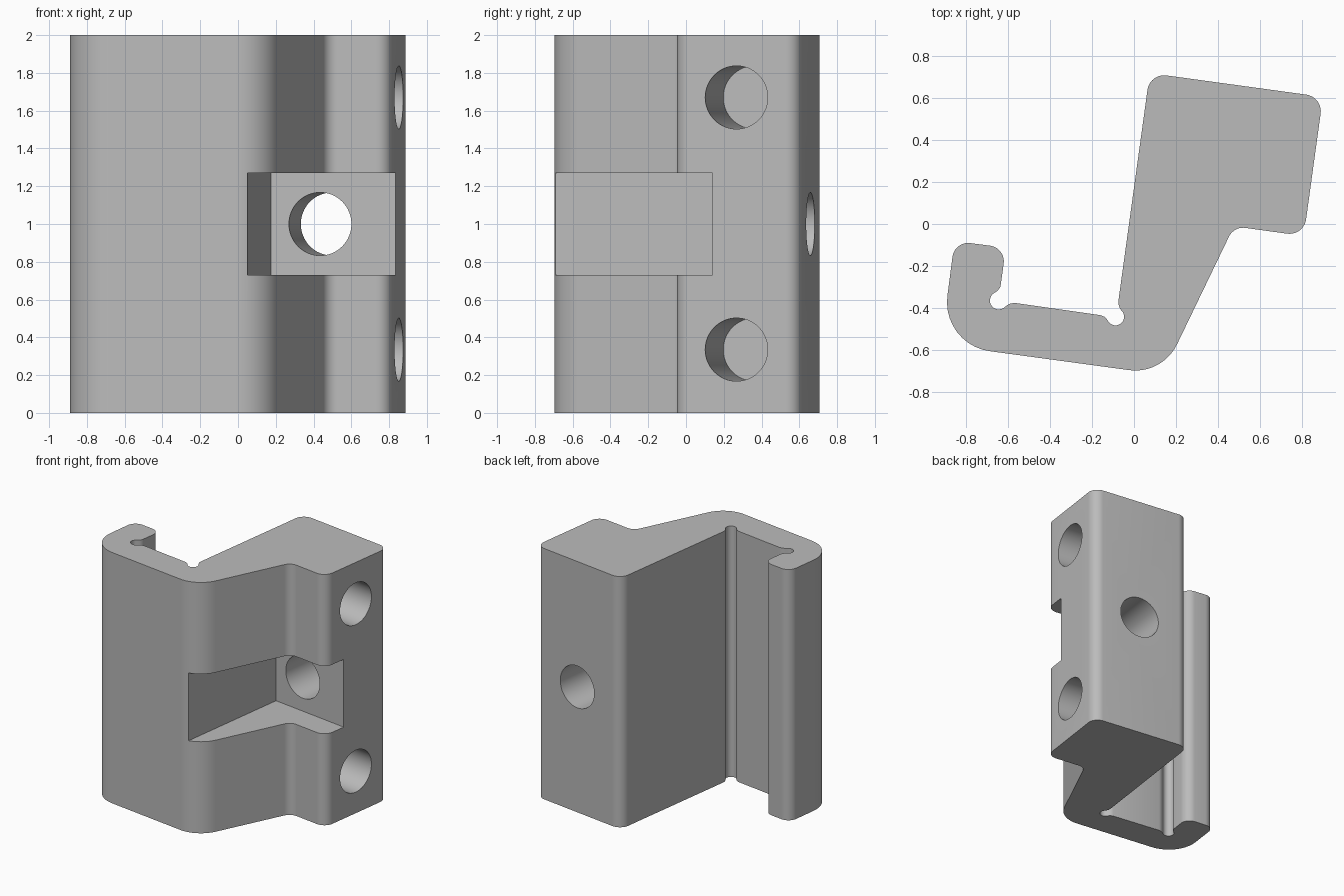
import bpy, bmesh, math
from mathutils import Vector, Matrix

if "Cube" in bpy.data.objects:
    bpy.data.objects.remove(bpy.data.objects["Cube"])

HEIGHT = 2.0
TILT = math.radians(-7.75)   # the whole section is turned slightly about z

grey = bpy.data.materials.new("light grey")
grey.diffuse_color = (0.5, 0.5, 0.5, 1)
grey.use_nodes = True
grey.node_tree.nodes["Principled BSDF"].inputs["Base Color"].default_value = grey.diffuse_color


def fillet(prev, corner, nxt, r, n=10):
    """Points of an arc of radius r rounding a corner."""
    p, c, q = Vector(prev), Vector(corner), Vector(nxt)
    a, b = (p - c).normalized(), (q - c).normalized()
    half = a.angle(b) / 2
    mid = c + (a + b).normalized() * (r / math.sin(half))
    s = c + a * (r / math.tan(half)) - mid
    e = c + b * (r / math.tan(half)) - mid
    sweep = s.angle_signed(e)        # clockwise positive
    return [mid + Matrix.Rotation(-sweep * i / n, 2) @ s for i in range(n + 1)]


def arc(cx, cy, r, a0, a1, n=12):
    """Points of a circular relief groove, angles in degrees."""
    angles = [math.radians(a0 + (a1 - a0) * i / n) for i in range(n + 1)]
    return [Vector((cx + r * math.cos(a), cy + r * math.sin(a))) for a in angles]


def new_object(name, bm):
    bmesh.ops.recalc_face_normals(bm, faces=bm.faces)
    me = bpy.data.meshes.new(name)
    bm.to_mesh(me)
    bm.free()
    me.materials.append(grey)
    ob = bpy.data.objects.new(name, me)
    bpy.context.collection.objects.link(ob)
    return ob


# Section: rounded corners of block, web and hook (x, y, radius)
corners = [(0.075, 0.717, 0.08), (0.898, 0.604, 0.08), (0.807, -0.057, 0.08),
           (0.475, -0.011, 0.075), (0.135, -0.716, 0.22), (-0.917, -0.573, 0.235),
           (-0.853, -0.081, 0.075), (-0.609, -0.113, 0.075)]
hook_end, wall_start = (-0.633, -0.286), (-0.073, -0.357)
path = [wall_start] + [c[:2] for c in corners] + [hook_end]
section = []
for i, (x, y, r) in enumerate(corners):
    section += fillet(path[i], (x, y), path[i + 2], r)

# Section: channel floor with a relief groove at each end
section += [Vector(hook_end), Vector((-0.636, -0.301)), Vector((-0.648, -0.317))]
section += arc(-0.643, -0.364, 0.042, 130, 300)
section += [Vector(p) for p in [(-0.603, -0.386), (-0.584, -0.377), (-0.562, -0.376),
                                (-0.162, -0.433), (-0.142, -0.440), (-0.130, -0.452)]]
section += arc(-0.088, -0.441, 0.041, 215, 390)
section += [Vector((-0.066, -0.403)), Vector((-0.074, -0.382)), Vector(wall_start)]

# Extruded clamp body
bm = bmesh.new()
base = bm.faces.new([bm.verts.new((p.x, p.y, 0)) for p in section])
ext = bmesh.ops.extrude_face_region(bm, geom=[base])
bmesh.ops.translate(bm, vec=(0, 0, HEIGHT),
                    verts=[v for v in ext["geom"] if isinstance(v, bmesh.types.BMVert)])
body = new_object("clamp_body", bm)

turn = Matrix.Rotation(TILT, 4, 'Z')
cutters = []


def bore(name, start, direction, back, depth, r):
    """Cylindrical cutter running from behind start to the given depth."""
    d = (turn.to_3x3() @ Vector(direction)).normalized()
    bm = bmesh.new()
    m = Matrix.Translation(Vector(start) + d * (depth - back) / 2) @ d.to_track_quat('Z', 'Y').to_matrix().to_4x4()
    bmesh.ops.create_cone(bm, cap_ends=True, segments=64, radius1=r, radius2=r,
                          depth=depth + back, matrix=m)
    cutters.append(new_object(name, bm))


# Recessed pocket, open to the front and the right
bm = bmesh.new()
bmesh.ops.create_cube(bm, size=1, matrix=Matrix.Translation((0.175, 0.23, 1)) @ turn
                      @ Matrix.Translation((0.6, -0.65, 0)) @ Matrix.Diagonal((1.2, 1.3, 0.54, 1)))
cutters.append(new_object("pocket_cutter", bm))

# Through bore from pocket to back, and two blind bores in the right side
bore("through_bore_cutter", (0.435, 0.195, 1), (0, 1, 0), 0.1, 0.8, 0.167)
for i, z in enumerate((0.335, 1.67)):
    bore(f"side_bore_cutter_{i + 1}", (0.852, 0.267, z), (-1, 0, 0), 0.2, 0.71, 0.167)

bpy.context.view_layer.objects.active = body
for c in cutters:
    mod = body.modifiers.new(c.name, 'BOOLEAN')
    mod.operation, mod.solver, mod.object = 'DIFFERENCE', 'EXACT', c
    bpy.ops.object.modifier_apply(modifier=mod.name)
for c in cutters:
    bpy.data.objects.remove(c, do_unlink=True)

# Smooth fillets and bores, keep edges crisp
bpy.ops.object.select_all(action='DESELECT')
body.select_set(True)
bpy.ops.object.shade_smooth_by_angle(angle=math.radians(30))
